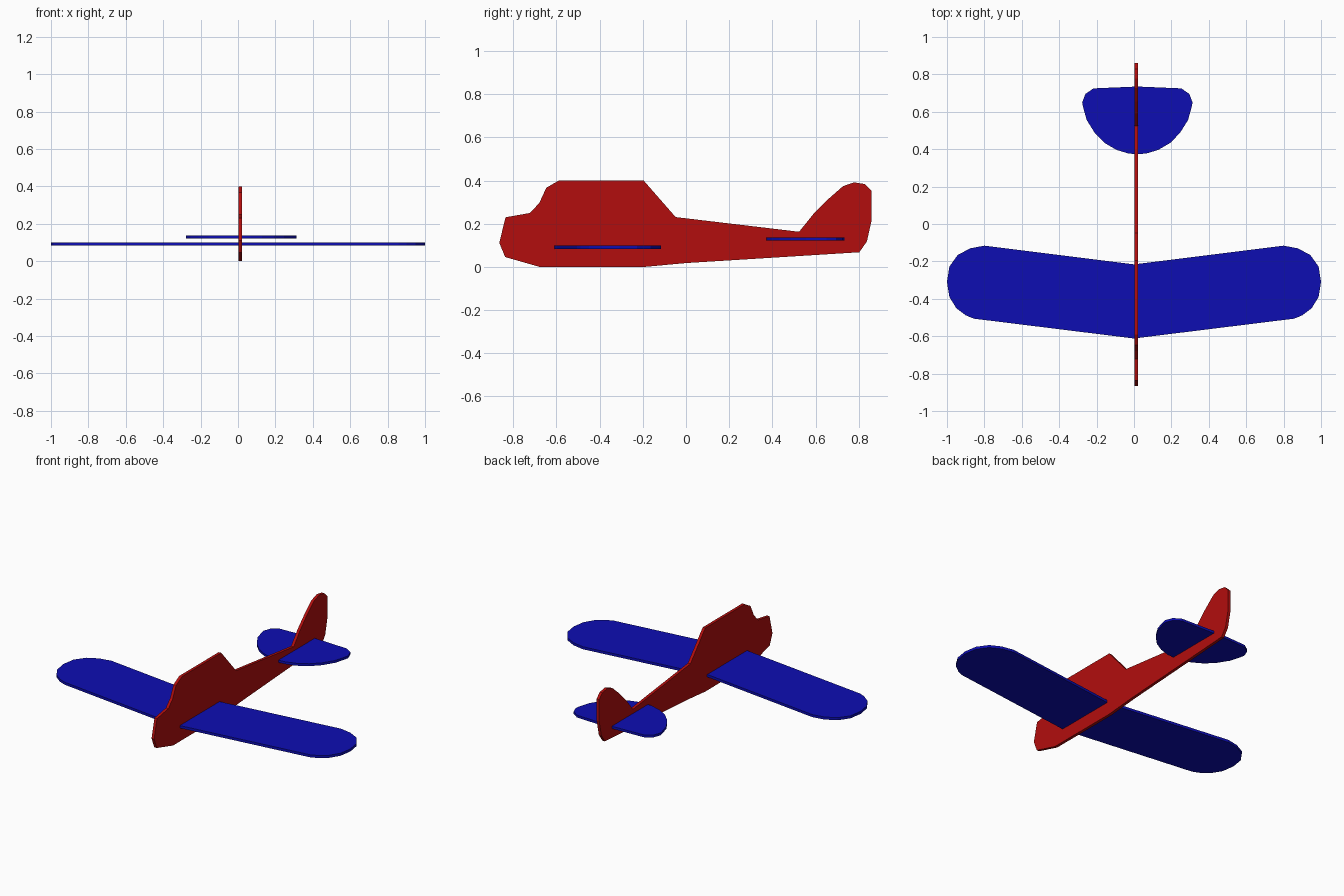
import bpy, bmesh
from mathutils import Vector

if "Cube" in bpy.data.objects:
    bpy.data.objects.remove(bpy.data.objects["Cube"])


def material(name, color):
    m = bpy.data.materials.new(name)
    m.diffuse_color = color
    m.use_nodes = True
    m.node_tree.nodes["Principled BSDF"].inputs["Base Color"].default_value = m.diffuse_color
    return m


red = material("red_foam", (0.45, 0.004, 0.004, 1))
blue = material("blue_foam", (0.004, 0.004, 0.45, 1))


def plate(name, outline, to_3d, thickness, mat):
    """Flat sheet: outline mapped to 3D, then extruded by the thickness vector."""
    bm = bmesh.new()
    face = bm.faces.new([bm.verts.new(to_3d(a, b)) for a, b in outline])
    ext = bmesh.ops.extrude_face_region(bm, geom=[face], use_keep_orig=True)
    moved = [g for g in ext["geom"] if isinstance(g, bmesh.types.BMVert)]
    bmesh.ops.translate(bm, verts=moved, vec=Vector(thickness))
    bmesh.ops.recalc_face_normals(bm, faces=bm.faces)
    mesh = bpy.data.meshes.new(name)
    bm.to_mesh(mesh)
    bm.free()
    mesh.materials.append(mat)
    obj = bpy.data.objects.new(name, mesh)
    bpy.context.collection.objects.link(obj)
    return obj


def mirrored(half, cx):
    """Half outline (offset from centre, y), first and last on the centre line."""
    right = [(cx + x, y) for x, y in half]
    left = [(cx - x, y) for x, y in half[-2:0:-1]]
    return right + left


# Fuselage with cabin and fin, cut from one upright sheet
body = [(-0.865, 0.112), (-0.836, 0.23), (-0.723, 0.25), (-0.68, 0.296),
        (-0.647, 0.367), (-0.59, 0.40), (-0.196, 0.40), (-0.048, 0.231),
        (0.524, 0.163), (0.59, 0.245), (0.654, 0.31), (0.727, 0.374),
        (0.778, 0.392), (0.829, 0.384), (0.86, 0.353), (0.86, 0.217),
        (0.838, 0.118), (0.803, 0.068), (0.0, 0.018), (-0.196, 0.0),
        (-0.677, 0.0), (-0.838, 0.046)]
plate("fuselage", body, lambda y, z: (0.003, y, z), (0.018, 0, 0), red)

# Swept wing with rounded tips
wing = [(0, -0.612), (0.857, -0.506), (0.90, -0.488), (0.95, -0.45),
        (0.987, -0.39), (1.0, -0.31), (0.987, -0.228), (0.942, -0.165),
        (0.875, -0.13), (0.80, -0.116), (0, -0.216)]
plate("wing", mirrored(wing, 0), lambda x, y: (x, y, 0.084), (0, 0, 0.016), blue)

# Tailplane with curved leading edge
tail = [(0, 0.373), (0.048, 0.377), (0.111, 0.396), (0.175, 0.433),
        (0.228, 0.487), (0.271, 0.556), (0.291, 0.628), (0.295, 0.65),
        (0.278, 0.695), (0.235, 0.725), (0, 0.735)]
plate("tailplane", mirrored(tail, 0.018), lambda x, y: (x, y, 0.122), (0, 0, 0.015), blue)
